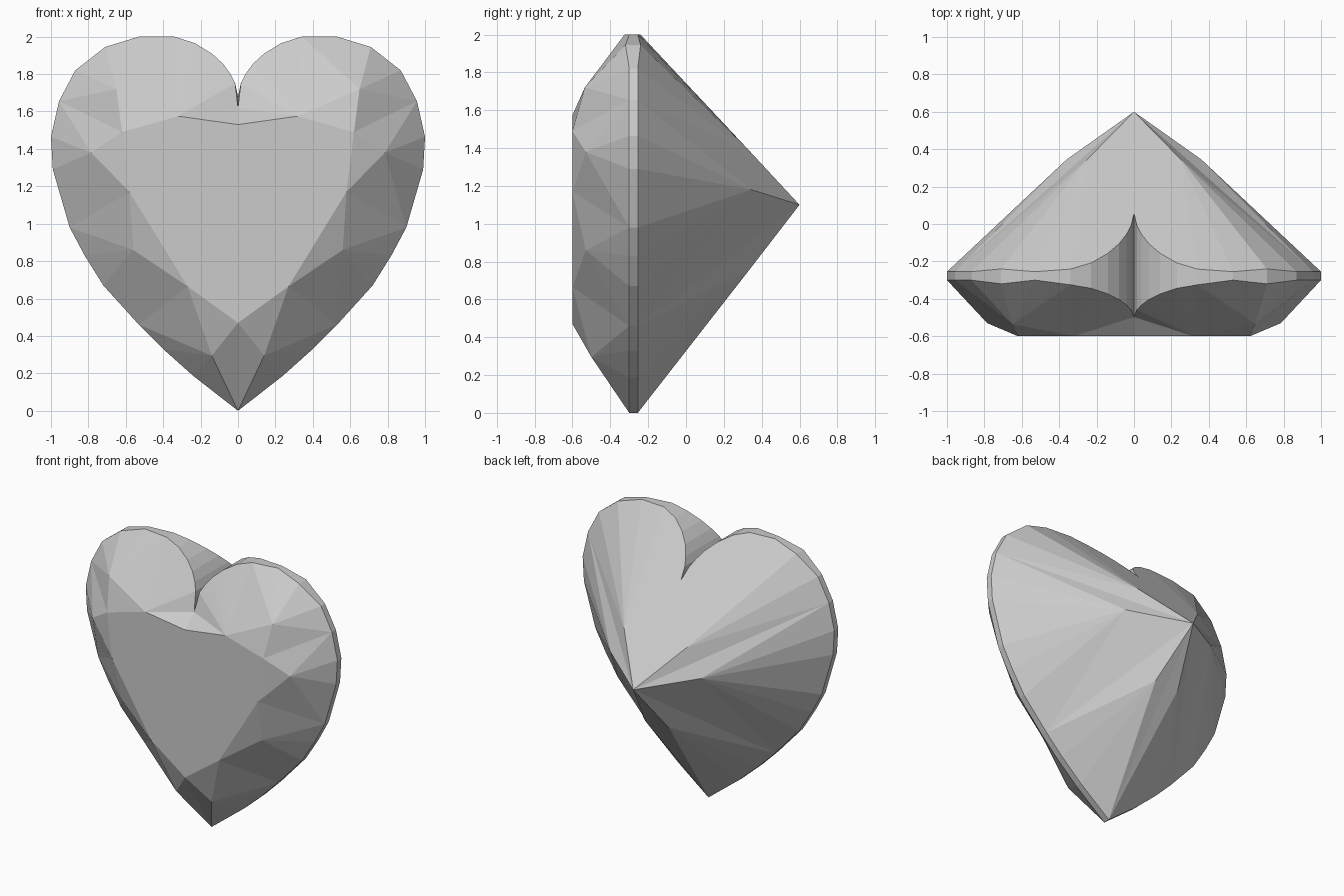
import bpy, bmesh

cube = bpy.data.objects.get("Cube")
if cube:
    bpy.data.objects.remove(cube, do_unlink=True)

# Single stone colour
stone = bpy.data.materials.new("pale grey stone")
stone.use_nodes = True
colour = (0.6, 0.6, 0.6, 1)
stone.diffuse_color = colour
stone.node_tree.nodes["Principled BSDF"].inputs["Base Color"].default_value = colour

# Half outline (x, z), from the cleft over the lobe to the bottom tip
CLEFT = [(0, 1.68), (0.015, 1.75), (0.04, 1.80), (0.08, 1.855), (0.14, 1.91), (0.23, 1.965), (0.34, 2.0)]
RIM = [(0.53, 2.0), (0.71, 1.945), (0.87, 1.82), (0.957, 1.655), (1.0, 1.465), (0.99, 1.29),
       (0.90, 0.98), (0.82, 0.83), (0.72, 0.67), (0.53, 0.46), (0.40, 0.33), (0.24, 0.187), (0, 0)]
outline = CLEFT + RIM
LOBE, SHOULDER, SIDE, LOW, TIP = 6, 10, 13, 16, 19    # facet corners on the outline

bm = bmesh.new()


def vert(x, y, z):
    return bm.verts.new((x, y, z))


def fan(centre, chain):
    for a, b in zip(chain, chain[1:]):
        bm.faces.new((centre, a, b))


# Girdle: narrow band that widens into the cleft wall
front, back = [], []
for i, (x, z) in enumerate(outline):
    if i <= LOBE:
        y_front, y_back = -0.53 + (z - 1.62) * 0.54, 0.6 - (z - 1.1) / 1.07
    else:
        y_front, y_back = -0.30, -0.255
    if i == 8:
        y_front, y_back = -0.32, -0.24
    front.append(vert(x, y_front, z if i else 1.62))
    back.append(vert(x, y_back, z))
for i in range(TIP):
    bm.faces.new((front[i], front[i + 1], back[i + 1], back[i]))

# Table: flat front facet
table = [vert(x, -0.6, z) for x, z in
         [(0, 1.53), (0.32, 1.575), (0.62, 1.49), (0.58, 1.17), (0.27, 0.665), (0, 0.47)]]
bm.faces.new(table)

# Crown: star facets, kites and rim fans around the table
star = [vert(0.65, -0.535, 1.72), vert(0.785, -0.53, 1.38), vert(0.56, -0.53, 0.86), vert(0.14, -0.50, 0.295)]
bm.faces.new((table[0], table[1], front[0]))
fan(table[1], front[:LOBE + 1] + [star[0]])
corners = [LOBE, SHOULDER, SIDE, LOW, TIP]
for i, s in enumerate(star):
    start, end = corners[i], corners[i + 1]
    fan(s, front[start:end + 1])
    fan(s, [table[i + 1], table[i + 2], front[end]])
    if i + 1 < len(star):
        bm.faces.new((table[i + 2], front[end], star[i + 1]))

# Pavilion: long facets meeting at the rear point
apex = vert(0, 0.6, 1.1)
mids = [vert(0.25, 0.345, 1.375), vert(0.36, 0.345, 1.18), vert(0.095, 0.33, 0.75)]
fan(apex, back[:LOBE + 1] + [mids[0]])
corners = [LOBE, SHOULDER, LOW, TIP]
for i, m in enumerate(mids):
    start, end = corners[i], corners[i + 1]
    fan(m, back[start:end + 1])
    bm.faces.new((apex, m, back[end]))
    if i + 1 < len(mids):
        bm.faces.new((apex, back[end], mids[i + 1]))

# Mirror the half, weld the seam and make the normals face outward
copy = bmesh.ops.duplicate(bm, geom=bm.verts[:] + bm.edges[:] + bm.faces[:])["geom"]
for v in copy:
    if isinstance(v, bmesh.types.BMVert):
        v.co.x = -v.co.x
bmesh.ops.remove_doubles(bm, verts=bm.verts[:], dist=0.0005)
bmesh.ops.recalc_face_normals(bm, faces=bm.faces[:])

mesh = bpy.data.meshes.new("heart_gem")
bm.to_mesh(mesh)
bm.free()
mesh.materials.append(stone)
gem = bpy.data.objects.new("heart_gem", mesh)
bpy.context.collection.objects.link(gem)
